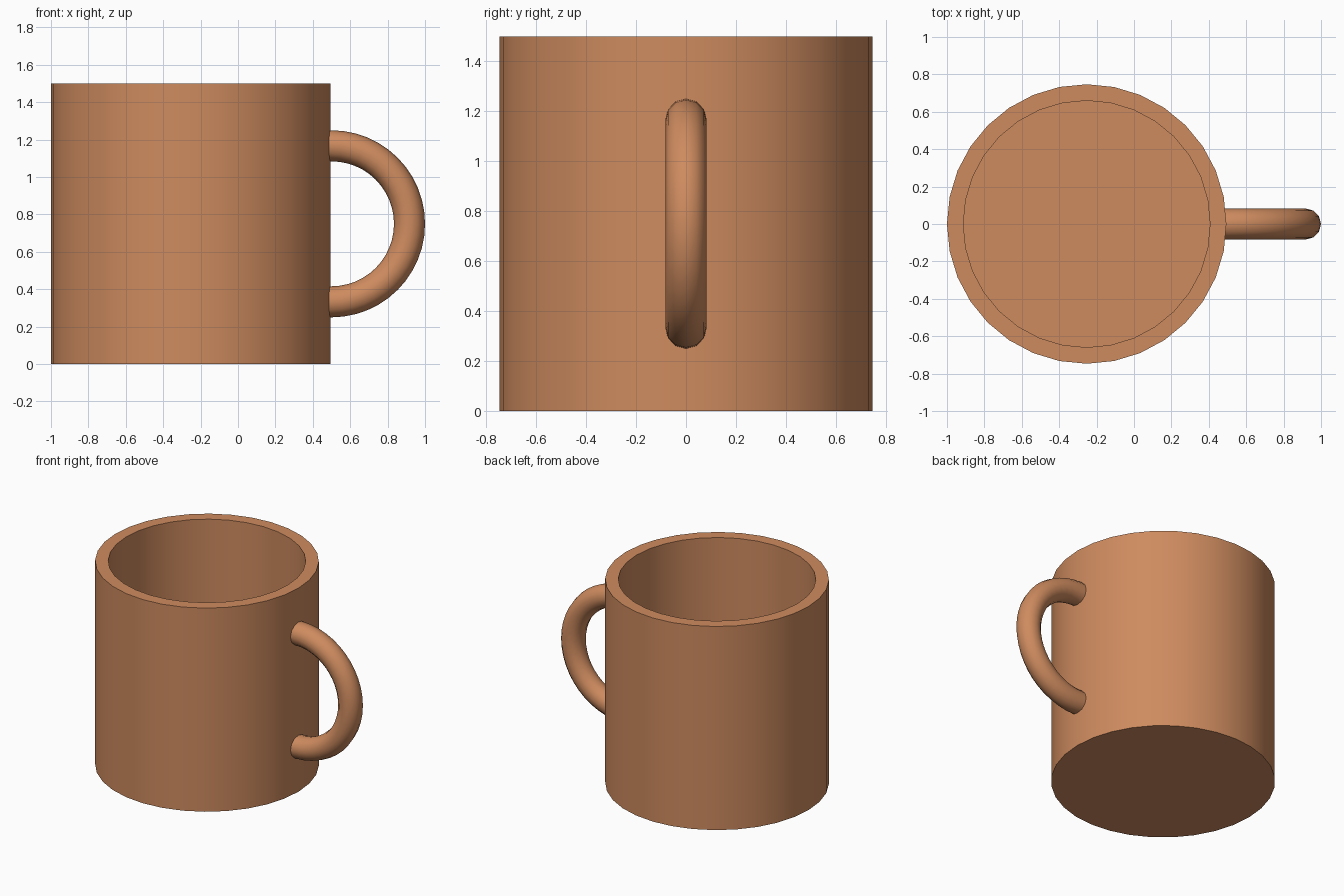
import bpy, bmesh, math
from mathutils import Matrix, Vector

cube = bpy.data.objects.get("Cube")
if cube:
    bpy.data.objects.remove(cube, do_unlink=True)

# Single warm clay glaze
COLOUR = (0.62, 0.26, 0.115, 1.0)
clay = bpy.data.materials.new("warm clay")
clay.use_nodes = True
clay.diffuse_color = COLOUR
clay.node_tree.nodes["Principled BSDF"].inputs["Base Color"].default_value = COLOUR

HEIGHT, RADIUS, WALL = 1.5, 0.747, 0.087
BODY_X = RADIUS - 1
HANDLE_X, HANDLE_R, TUBE_R = 0.5, 0.417, 0.083


def finish(name, bm):
    """Turn a bmesh into a smooth-shaded object with sharp rims."""
    bmesh.ops.recalc_face_normals(bm, faces=bm.faces)
    mesh = bpy.data.meshes.new(name)
    bm.to_mesh(mesh)
    bm.free()
    mesh.materials.append(clay)
    obj = bpy.data.objects.new(name, mesh)
    bpy.context.collection.objects.link(obj)
    bpy.ops.object.select_all(action="DESELECT")
    obj.select_set(True)
    bpy.context.view_layer.objects.active = obj
    bpy.ops.object.shade_smooth_by_angle(angle=math.radians(35))
    return obj


# Mug body: cylinder whose top is inset for the rim and sunk for the hollow
bm = bmesh.new()
bmesh.ops.create_cone(bm, cap_ends=True, segments=32, radius1=RADIUS, radius2=RADIUS,
                      depth=HEIGHT, matrix=Matrix.Translation((BODY_X, 0, HEIGHT / 2)))
top = max(bm.faces, key=lambda f: f.calc_center_median().z)
bmesh.ops.inset_region(bm, faces=[top], thickness=WALL, use_even_offset=True)
hollow = bmesh.ops.extrude_face_region(bm, geom=[top])["geom"]
bmesh.ops.translate(bm, vec=(0, 0, WALL - HEIGHT),
                    verts=[v for v in hollow if isinstance(v, bmesh.types.BMVert)])
if top.is_valid:
    bmesh.ops.delete(bm, geom=[top], context="FACES_ONLY")
finish("mug_body", bm)

# Handle: round section swept through a half circle, ends buried in the wall
bm = bmesh.new()
centre = Vector((HANDLE_X, 0, HEIGHT / 2))
section = (Matrix.Translation(centre + Vector((-0.03, 0, -HANDLE_R)))
           @ Matrix.Rotation(math.pi / 2, 4, "Y"))
ring = bmesh.ops.create_circle(bm, cap_ends=False, segments=12, radius=TUBE_R, matrix=section)
edges = list({e for v in ring["verts"] for e in v.link_edges})


def extend(edges, offset):
    """Extrude an open ring straight along x."""
    geom = bmesh.ops.extrude_edge_only(bm, edges=edges)["geom"]
    bmesh.ops.translate(bm, vec=(offset, 0, 0),
                        verts=[g for g in geom if isinstance(g, bmesh.types.BMVert)])
    return [g for g in geom if isinstance(g, bmesh.types.BMEdge)]


edges = extend(edges, 0.03)
swept = bmesh.ops.spin(bm, geom=edges, cent=centre, axis=(0, -1, 0),
                       angle=math.pi, steps=24)["geom_last"]
extend([g for g in swept if isinstance(g, bmesh.types.BMEdge)], -0.03)
bmesh.ops.holes_fill(bm, edges=[e for e in bm.edges if e.is_boundary], sides=0)
finish("handle", bm)
